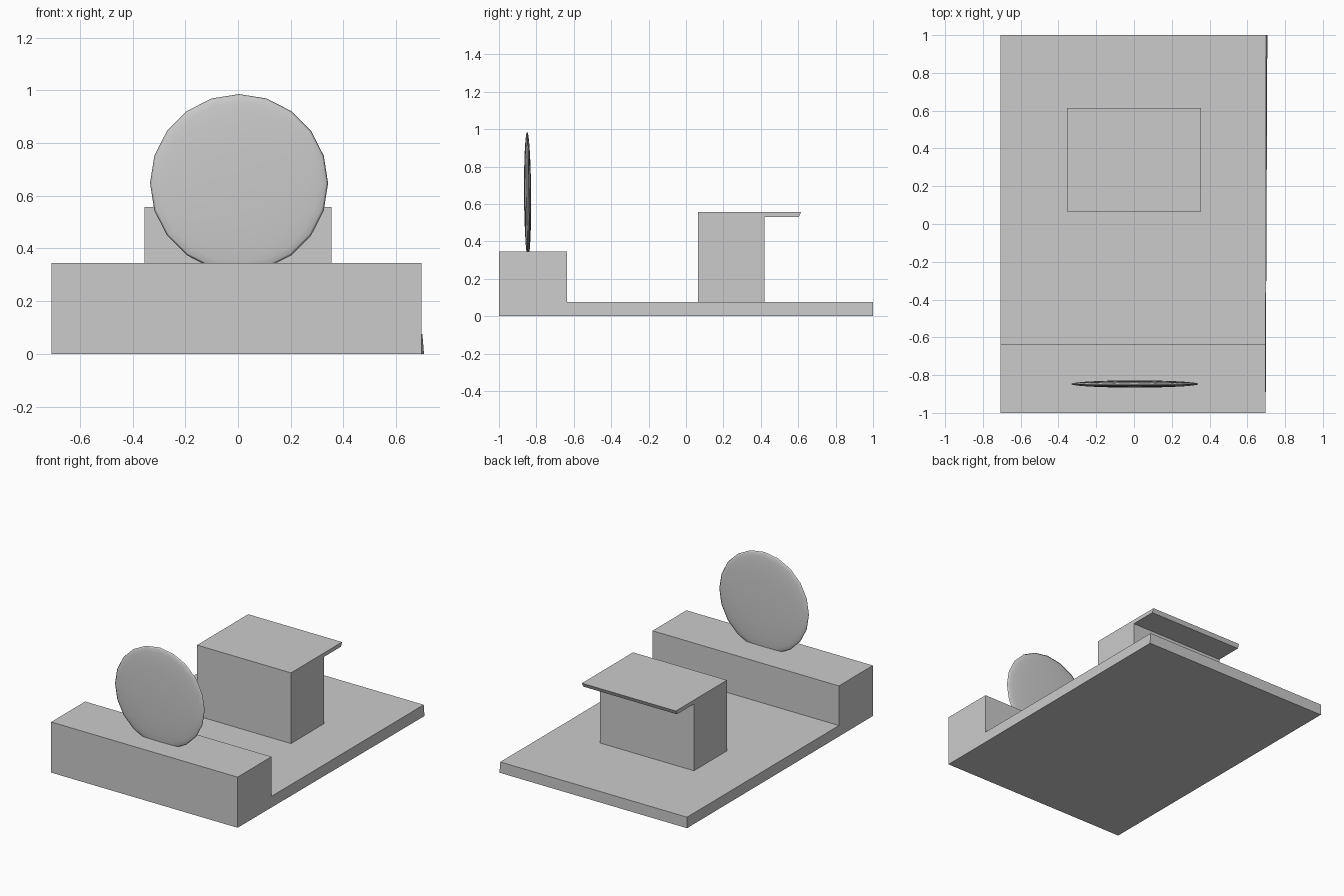
import bpy, bmesh, math

if "Cube" in bpy.data.objects:
    bpy.data.objects.remove(bpy.data.objects["Cube"])


def extrude_profile(name, profile, x0, x1):
    """Solid from a (y, z) side profile, spanning x0..x1."""
    bm = bmesh.new()
    face = bm.faces.new([bm.verts.new((x0, y, z)) for y, z in profile])
    ext = bmesh.ops.extrude_face_region(bm, geom=[face])
    for v in ext["geom"]:
        if isinstance(v, bmesh.types.BMVert):
            v.co.x = x1
    # slightly splayed lower right edge of the base
    if name == "stepped_base":
        for v in bm.verts:
            if v.co.x > 0 and v.co.y > 0.9:
                v.co.x = 0.706 if v.co.z < 0.01 else 0.70
    bmesh.ops.recalc_face_normals(bm, faces=bm.faces)
    mesh = bpy.data.meshes.new(name)
    bm.to_mesh(mesh)
    bm.free()
    obj = bpy.data.objects.new(name, mesh)
    bpy.context.collection.objects.link(obj)
    return obj


# Slab with raised block along the front
extrude_profile("stepped_base",
                [(-1, 0), (1, 0), (1, 0.075), (-0.635, 0.075),
                 (-0.635, 0.345), (-1, 0.345)], -0.708, 0.697)

# Box with thin overhanging ledge at the back
extrude_profile("seat_box",
                [(0.065, 0.075), (0.42, 0.075), (0.42, 0.53),
                 (0.603, 0.53), (0.615, 0.557), (0.065, 0.557)], -0.354, 0.354)

# Flattened round disc standing in the front block
bpy.ops.mesh.primitive_uv_sphere_add(segments=20, ring_count=14, radius=1,
                                     location=(0.004, -0.847, 0.648),
                                     rotation=(math.radians(90.4), 0, 0))
disc = bpy.context.object
disc.name = "upright_disc"
disc.scale = (0.338, 0.338, 0.019)
bpy.ops.object.transform_apply(location=False, rotation=False, scale=True)
bpy.ops.object.shade_smooth()
